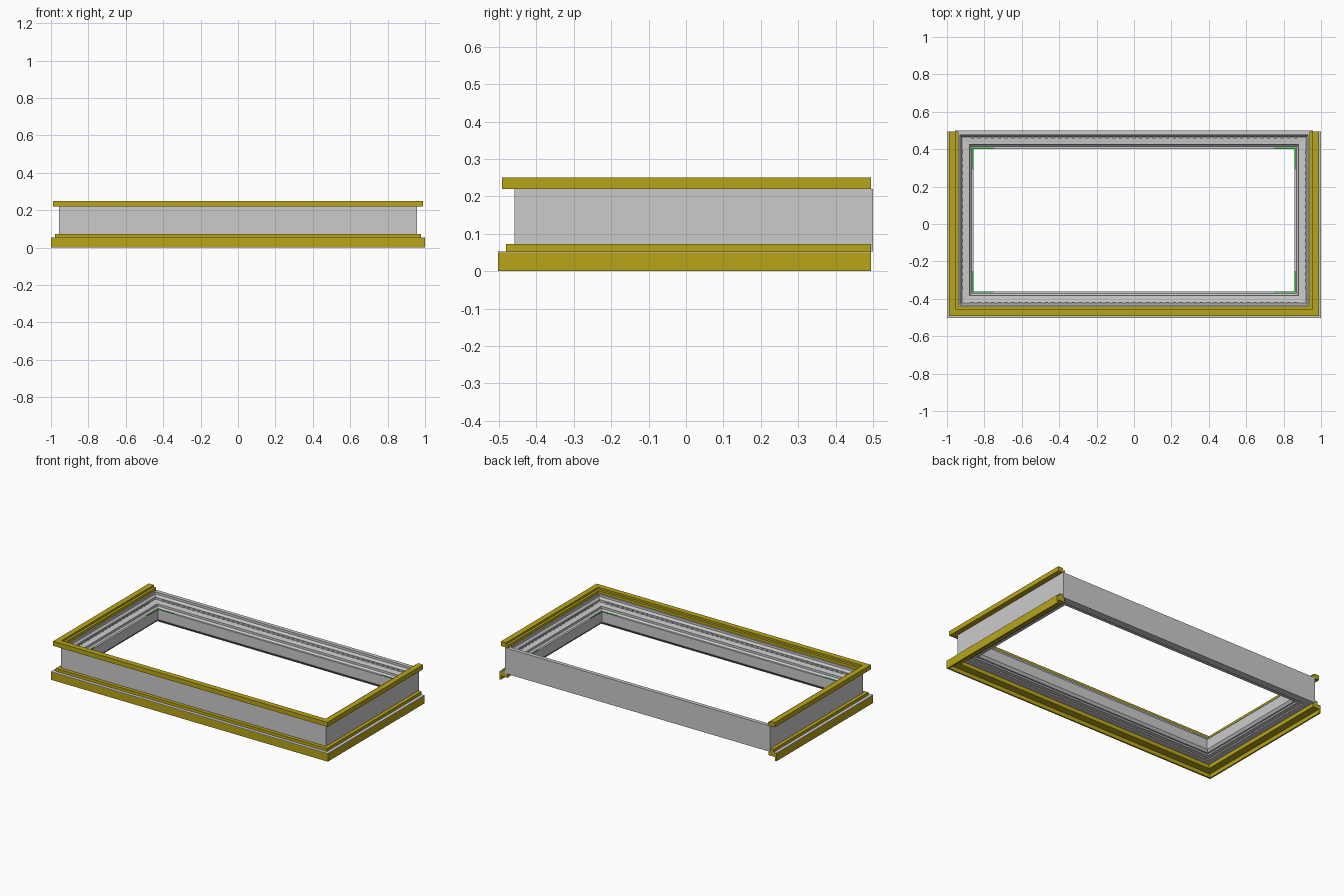
import bpy, bmesh
from mathutils import Matrix

if "Cube" in bpy.data.objects:
    bpy.data.objects.remove(bpy.data.objects["Cube"])

# Opening of the frame; every profile is measured outward from it
OX, OF, OB, END = 0.858, -0.36, 0.402, 0.495


def material(name, rgb):
    m = bpy.data.materials.new(name)
    m.diffuse_color = (*rgb, 1)
    m.use_nodes = True
    m.node_tree.nodes["Principled BSDF"].inputs["Base Color"].default_value = m.diffuse_color
    return m


yellow = material("yellow_trim", (0.48, 0.38, 0.01))
green = material("green_accent", (0.02, 0.45, 0.03))


def finish(name, bm, mat=None):
    bmesh.ops.recalc_face_normals(bm, faces=bm.faces)
    me = bpy.data.meshes.new(name)
    bm.to_mesh(me)
    bm.free()
    ob = bpy.data.objects.new(name, me)
    bpy.context.collection.objects.link(ob)
    if mat:
        me.materials.append(mat)
    return ob


def sweep(name, profile, closed, mat=None):
    """Mitred sweep of (offset, z) points round four sides, or three with open back."""
    bm = bmesh.new()
    rings = []
    for i in range(4):
        ring = []
        for d, z in profile:
            back = OB + d if closed else END
            x = (OX + d) * (-1 if i < 2 else 1)
            y = back if i in (0, 3) else OF - d
            ring.append(bm.verts.new((x, y, z)))
        rings.append(ring)
    n = len(profile)
    for i in range(4 if closed else 3):
        a, b = rings[i], rings[(i + 1) % 4]
        for k in range(n):
            bm.faces.new((a[k], a[(k + 1) % n], b[(k + 1) % n], b[k]))
    if not closed:
        bm.faces.new(rings[0])
        bm.faces.new(rings[3])
    return finish(name, bm, mat)


def add_box(bm, x0, x1, y0, y1, z0, z1):
    m = Matrix.Translation(((x0 + x1) / 2, (y0 + y1) / 2, (z0 + z1) / 2))
    m = m @ Matrix.Diagonal((abs(x1 - x0), abs(y1 - y0), z1 - z0, 1))
    bmesh.ops.create_cube(bm, size=1, matrix=m)


# Grey wall with stepped inner moulding
sweep("moulded_wall", [
    (0.098, 0.22), (0.073, 0.22), (0.073, 0.205), (0.062, 0.192), (0.062, 0.178),
    (0.022, 0.174), (0.022, 0.16), (0.012, 0.15), (0, 0.15), (0, 0.085),
    (0.012, 0.07), (0.022, 0.07), (0.022, 0.06), (0.05, 0.06), (0.05, 0.052),
    (0.098, 0.052)], True)

# Yellow drip edge at the bottom, hollow underneath
sweep("base_trim", [
    (0.142, 0.05), (0.142, 0), (0.132, 0), (0.132, 0.025), (0.085, 0.025),
    (0.085, 0.05)], False, yellow)

# Thin grey ledge over the base
sweep("base_ledge", [(0.142, 0.053), (0.142, 0.05), (0.09, 0.05), (0.09, 0.053)], False)

# Small yellow step against the wall
sweep("base_step", [(0.121, 0.072), (0.121, 0.053), (0.097, 0.053), (0.097, 0.072)],
      False, yellow)

# Yellow top rail with a lower inner step
sweep("top_rail", [
    (0.132, 0.25), (0.132, 0.22), (0.08, 0.22), (0.08, 0.238), (0.096, 0.238),
    (0.096, 0.25)], False, yellow)

# Row of small dentils below the inner rim
bm = bmesh.new()
for i in range(-24, 25):
    x = i * 0.036
    add_box(bm, x - 0.008, x + 0.008, OB + 0.056, OB + 0.064, 0.179, 0.189)
    add_box(bm, x - 0.008, x + 0.008, OF - 0.064, OF - 0.056, 0.179, 0.189)
for i in range(-10, 11):
    y = (OF + OB) / 2 + i * 0.036
    for s in (-1, 1):
        add_box(bm, s * (OX + 0.056), s * (OX + 0.064), y - 0.008, y + 0.008, 0.179, 0.189)
finish("dentil_row", bm)

# Green L-shaped accents at the corners of the inner lip
bm = bmesh.new()
for s in (-1, 1):
    for y, d in ((OF, 1), (OB, -1)):
        add_box(bm, s * (OX + 0.007), s * (OX - 0.11), y - d * 0.007, y - d * 0.001, 0.149, 0.153)
        add_box(bm, s * (OX + 0.007), s * (OX + 0.001), y - d * 0.007, y + d * 0.11, 0.149, 0.153)
finish("corner_accents", bm, green)
